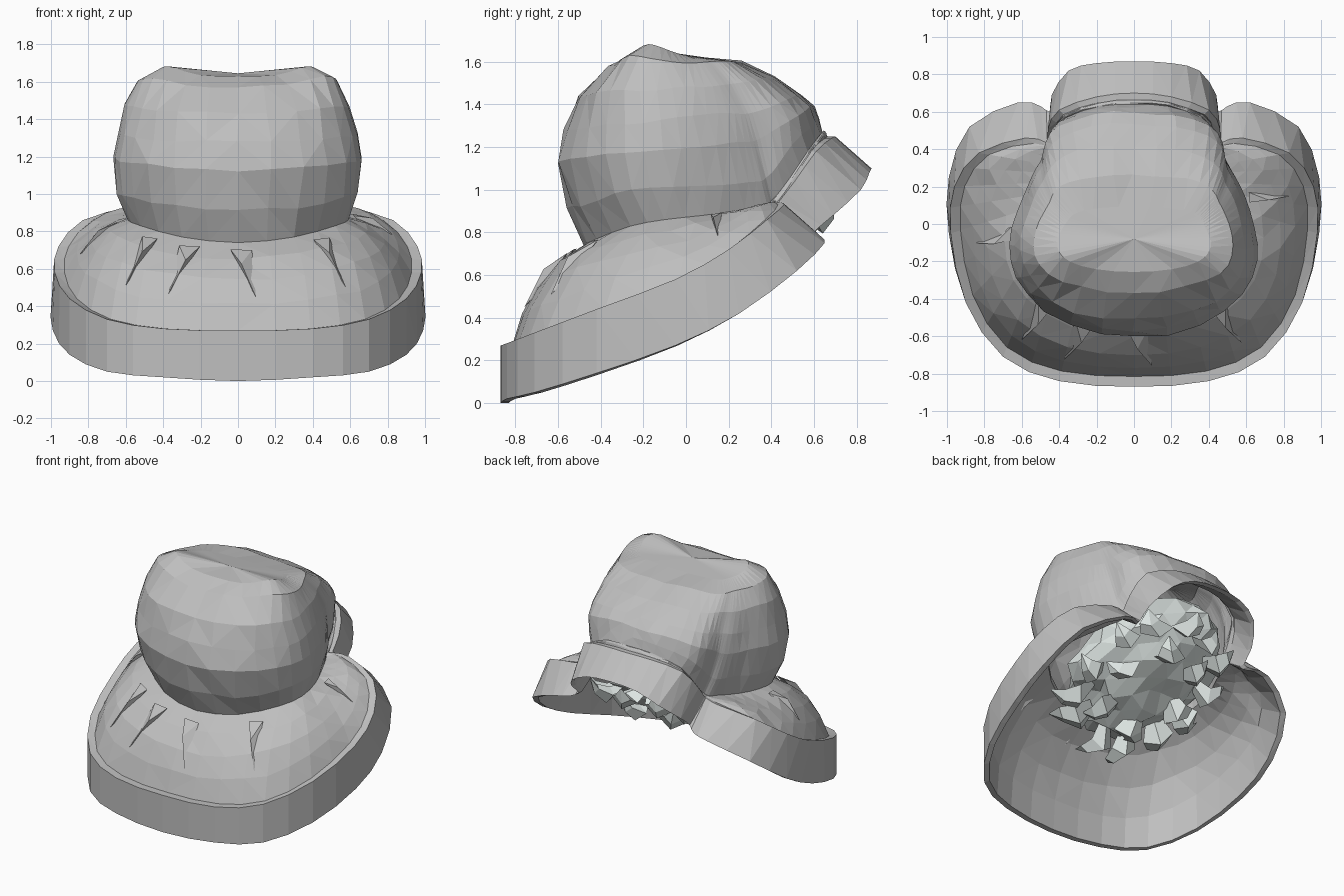
import bpy, bmesh, math, random
from mathutils import Vector, Matrix, noise

random.seed(4)
if "Cube" in bpy.data.objects:
    bpy.data.objects.remove(bpy.data.objects["Cube"])


def make_material(name, colour):
    mat = bpy.data.materials.new(name)
    mat.use_nodes = True
    mat.diffuse_color = (*colour, 1)
    mat.node_tree.nodes["Principled BSDF"].inputs["Base Color"].default_value = (*colour, 1)
    return mat


felt = make_material("grey felt", (0.52, 0.52, 0.52))
fluff = make_material("pale sage ruffle", (0.74, 0.80, 0.78))


def finish(bm, name, mat):
    bmesh.ops.triangulate(bm, faces=[f for f in bm.faces if len(f.verts) > 3])
    bmesh.ops.recalc_face_normals(bm, faces=bm.faces)
    mesh = bpy.data.meshes.new(name)
    bm.to_mesh(mesh)
    bm.free()
    mesh.materials.append(mat)
    obj = bpy.data.objects.new(name, mesh)
    bpy.context.collection.objects.link(obj)


def flip(p):
    return Vector((-p.x, p.y, p.z))


def mirrored_loop(half):
    """Close a front-to-back half outline into a full ring."""
    return half + [flip(p) for p in half[-2:0:-1]]


def loft(bm, rings, closed=False):
    rows = [[bm.verts.new(p) for p in ring] for ring in rings]
    count = len(rows[0])
    pairs = list(zip(rows, rows[1:])) + ([(rows[-1], rows[0])] if closed else [])
    for low, high in pairs:
        for i in range(count):
            j = (i + 1) % count
            bm.faces.new((low[i], low[j], high[j], high[i]))
    return rows


def outline(points):
    """Half outline with a smooth extra point in every span."""
    pts = [Vector(p) for p in points]
    padded = [flip(pts[1])] + pts + [flip(pts[-2])]
    fine = []
    for a, b, c, d in zip(padded, padded[1:], padded[2:], padded[3:]):
        fine += [b, ((b + c) * 9 - a - d) / 16]
    return fine + [pts[-1]]


# Half outlines, running from the front centre round the left to the back centre
crown_seam = outline([
    (0, -.48, .74), (.3, -.42, .77), (.52, -.26, .83), (.59, -.1, .86), (.57, .08, .88),
    (.52, .22, .9), (.48, .32, .92), (.45, .38, .93), (.43, .4, .95), (.42, .43, .98),
    (.41, .49, 1.06), (.36, .57, 1.18), (.18, .63, 1.26), (0, .64, 1.27)])
band_top = outline([
    (0, -.87, .27), (.4, -.84, .28), (.7, -.71, .33), (.9, -.42, .44), (.98, -.05, .58),
    (.96, .2, .72), (.83, .38, .86), (.58, .46, .93), (.48, .44, .94), (.46, .44, .95),
    (.46, .51, 1.04), (.4, .61, 1.18), (.2, .68, 1.24), (0, .7, 1.25)])
band_bottom = outline([
    (0, -.87, 0), (.4, -.84, .02), (.7, -.71, .05), (.9, -.42, .14), (.99, -.05, .27),
    (.99, .25, .42), (.88, .52, .62), (.62, .65, .75), (.5, .63, .77), (.45, .6, .8),
    (.44, .69, .88), (.35, .82, 1), (.2, .86, 1.08), (0, .87, 1.1)])


def inward(p, target, amount):
    step = (target - p) * Vector((1, 1, 0))
    return p + step.normalized() * min(amount, step.length * .6)


lip = [inward(c, a, .055) for c, a in zip(band_top, crown_seam)]
hem = [inward(d, a, .04) for d, a in zip(band_bottom, crown_seam)]
stations = range(len(lip))


def brim_point(station, t, lift=0):
    """Point on the domed brim; t runs from the crown seam to the lip."""
    i = min(int(station), len(lip) - 2)
    a = crown_seam[i].lerp(crown_seam[i + 1], station - i)
    b = lip[i].lerp(lip[i + 1], station - i)
    d = b - a
    flat = Vector((d.x, d.y, 0))
    normal = flat.normalized() * -d.z + Vector((0, 0, flat.length))
    return a.lerp(b, t) + normal * (.115 * math.sin(math.pi * t)) + normal.normalized() * lift


def brim_row(t, drop=0):
    ring = mirrored_loop([brim_point(s, t) - Vector((0, 0, drop)) for s in stations])
    if 0 < t < 1:
        for p in ring:
            p.z += .022 * noise.noise(p * 7)
    return ring


# Brim: domed top, lip, outer band and underside as one closed sheet
bm = bmesh.new()
loft(bm, [brim_row(0), brim_row(.25), brim_row(.5), brim_row(.75), mirrored_loop(lip),
          mirrored_loop(band_top), mirrored_loop(band_bottom), mirrored_loop(hem),
          brim_row(1, .05), brim_row(.7, .04), brim_row(.35, .04), brim_row(0, .04)],
     closed=True)
finish(bm, "brim", felt)

# Crown: rings rising from the seam; front (y, z), back (y, z), half width, seam sag
levels = [
    (-.56, .91, .62, 1.33, .645, .85), (-.62, 1.12, .6, 1.4, .67, .5),
    (-.6, 1.27, .54, 1.45, .655, .22), (-.55, 1.43, .43, 1.53, .625, .06),
    (-.4, 1.57, .27, 1.6, .56, 0), (-.28, 1.63, .1, 1.62, .43, 0)]
front, back = crown_seam[0], crown_seam[-1]


def crown_ring(step, y0, z0, y1, z1, width, sag):
    half = []
    for p in crown_seam:
        f = (p.y - front.y) / (back.y - front.y)
        droop = p.z - (front.z + (back.z - front.z) * f)
        x = (p.x / .59) ** (1 - .07 * step)
        half.append(Vector((x * width, y0 + (y1 - y0) * f, z0 + (z1 - z0) * f + droop * sag)))
    ring = mirrored_loop(half)
    for _ in range(step * 2):
        ring = [(ring[i - 1] + p * 2 + ring[(i + 1) % len(ring)]) / 4 for i, p in enumerate(ring)]
    # Soft raised corners on the top
    for p in ring:
        if p.z > 1.4:
            p.z += .06 * math.exp(-((abs(p.x) - .41) ** 2 + (p.y + .2) ** 2) / .02)
    return ring


bm = bmesh.new()
rows = loft(bm, [mirrored_loop(crown_seam)] +
            [crown_ring(step, *level) for step, level in enumerate(levels)])
top = bm.verts.new((0, -.08, 1.645))
for i, v in enumerate(rows[-1]):
    bm.faces.new((v, rows[-1][(i + 1) % len(rows[-1])], top))
for row in rows[1:-1]:
    for v in row:
        v.co += noise.noise_vector(v.co * 5) * .018
finish(bm, "crown", felt)

# Gathered folds: narrow pinched wedges of cloth on the brim
bm = bmesh.new()
for side, station in ((1, .1), (-1, 1.6), (-1, 3.2), (1, 3), (-1, 7), (1, 9)):
    corners = [brim_point(station - .35, .12, .015), brim_point(station + .35, .15, .015),
               brim_point(station, .35, .03), brim_point(station + .4, .7, .005)]
    corners += [brim_point(station, .3, -.03)]
    a, b, crest, tip, root = [bm.verts.new((side * p.x, p.y, p.z)) for p in corners]
    for face in ((a, b, crest), (a, crest, tip), (crest, b, tip), (b, a, root),
                 (a, tip, root), (tip, b, root)):
        bm.faces.new(face)
finish(bm, "cloth_folds", felt)

# Lining: a lumpy pad filling the head opening, tilted with the brim
tilt = Matrix.Translation((0, .07, .85)) @ Matrix.Rotation(math.radians(23), 4, "X")
bm = bmesh.new()
bmesh.ops.create_icosphere(bm, subdivisions=3, radius=1)
for v in bm.verts:
    bump = 1 + .25 * noise.noise(v.co * 2.5)
    depth = .12 if v.co.z > 0 else .26
    v.co = tilt @ (Vector((v.co.x * .46, v.co.y * .58, v.co.z * depth)) * bump)
finish(bm, "lining", fluff)

# Ruffle: ragged folded leaves around and across the lining
bm = bmesh.new()


def leaf(angle, reach, length, width, drop):
    out = Vector((math.cos(angle), math.sin(angle), 0))
    across = Vector((-out.y, out.x, 0))
    base = Vector((out.x * .46, out.y * .58, 0)) * reach + Vector((0, 0, -drop))
    down = Vector((0, 0, -1))
    sections = []
    for t, w in ((0, .5), (.4, 1), (.75, .6), (1, .04)):
        mid = base + out * length * t + down * (.09 * math.sin(t * 3))
        mid += across * random.uniform(-.04, .04)
        sections.append([mid - across * width * w, mid + down * .07 * w,
                         mid + across * width * w, mid - down * .04 * w])
    loft(bm, [[tilt @ p for p in section] for section in sections])


for i in range(13):
    angle = math.tau * i / 13 + random.uniform(-.12, .12)
    # Longer towards the front, where the brim opens out
    leaf(angle, .74, random.uniform(.2, .27) - .05 * math.sin(angle),
         random.uniform(.08, .12), .12)
for i in range(6):
    leaf(math.tau * i / 6 + .2, .42, random.uniform(.2, .26), .1, .19)
finish(bm, "ruffle", fluff)
